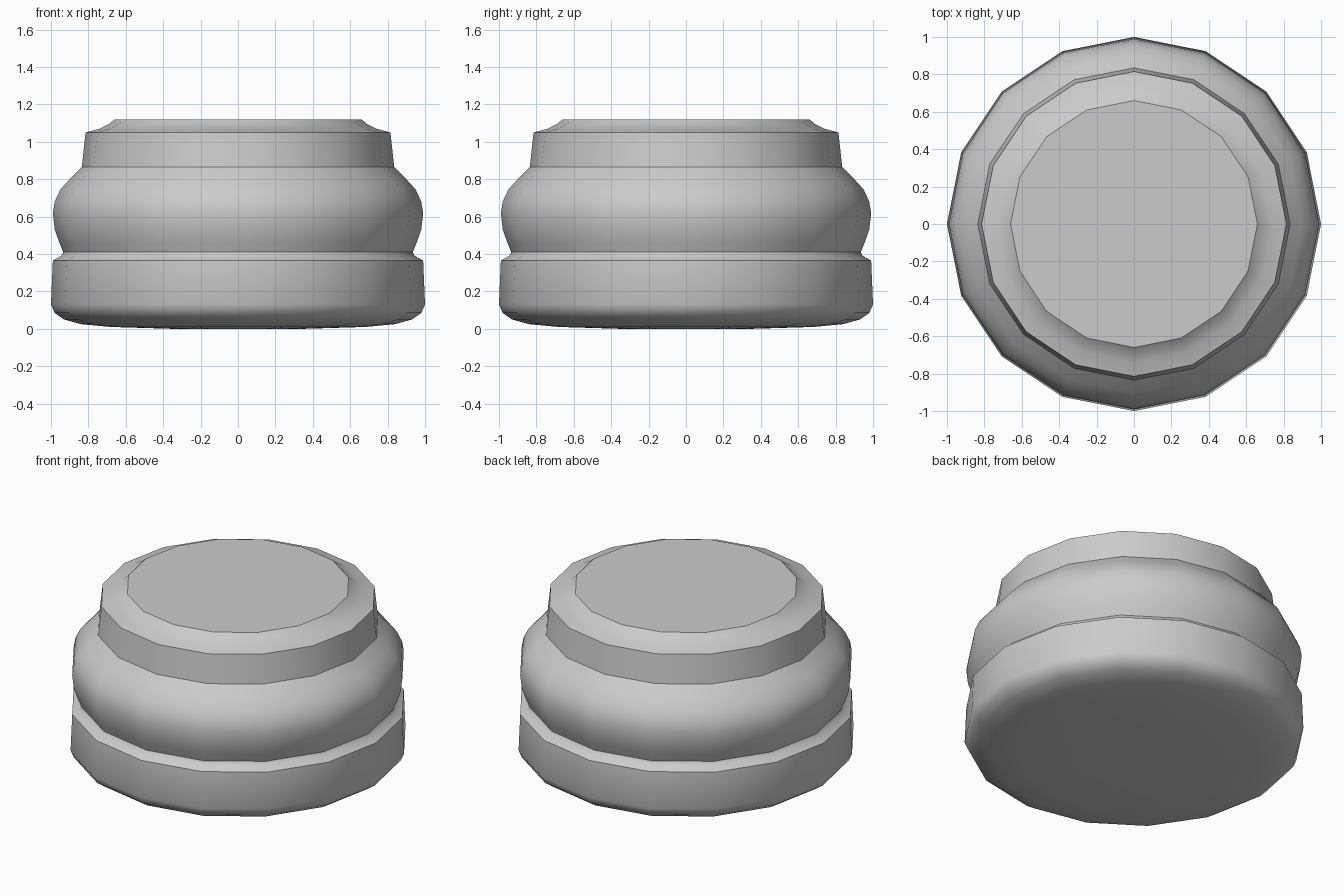
import bpy, bmesh, math

cube = bpy.data.objects.get("Cube")
if cube:
    bpy.data.objects.remove(cube, do_unlink=True)

SIDES = 16

grey = bpy.data.materials.new("plain grey")
grey.use_nodes = True
colour = (0.6, 0.6, 0.6, 1)
grey.diffuse_color = colour
grey.node_tree.nodes["Principled BSDF"].inputs["Base Color"].default_value = colour

# Outline from the underside to the top rim: radius, height
profile = [
    (0.35, 0.0), (0.68, 0.01), (0.84, 0.025), (0.93, 0.05), (0.98, 0.085), (1.0, 0.13),  # rounded foot
    (0.99, 0.365), (0.945, 0.39), (0.935, 0.41),                                         # groove
    (0.955, 0.46), (0.98, 0.53), (0.99, 0.62), (0.98, 0.68), (0.95, 0.745),              # bulge
    (0.90, 0.80), (0.835, 0.865),
    (0.815, 1.05), (0.74, 1.07), (0.69, 1.095), (0.66, 1.12),                            # neck and bevel
]


def lathe(name, outline):
    bm = bmesh.new()
    rings = []
    for radius, height in outline:
        angles = [math.tau * i / SIDES for i in range(SIDES)]
        rings.append([bm.verts.new((radius * math.cos(a), radius * math.sin(a), height))
                      for a in angles])
    for low, high in zip(rings, rings[1:]):
        for i in range(SIDES):
            j = (i + 1) % SIDES
            bm.faces.new((low[i], low[j], high[j], high[i]))
    bm.faces.new(rings[0][::-1])
    bm.faces.new(rings[-1])
    mesh = bpy.data.meshes.new(name)
    bm.to_mesh(mesh)
    bm.free()
    mesh.materials.append(grey)
    obj = bpy.data.objects.new(name, mesh)
    bpy.context.collection.objects.link(obj)
    return obj


# Turned round body, smooth with crisp rims
body = lathe("turned_body", profile)
bpy.ops.object.select_all(action="DESELECT")
body.select_set(True)
bpy.context.view_layer.objects.active = body
bpy.ops.object.shade_smooth_by_angle(angle=math.radians(35))
